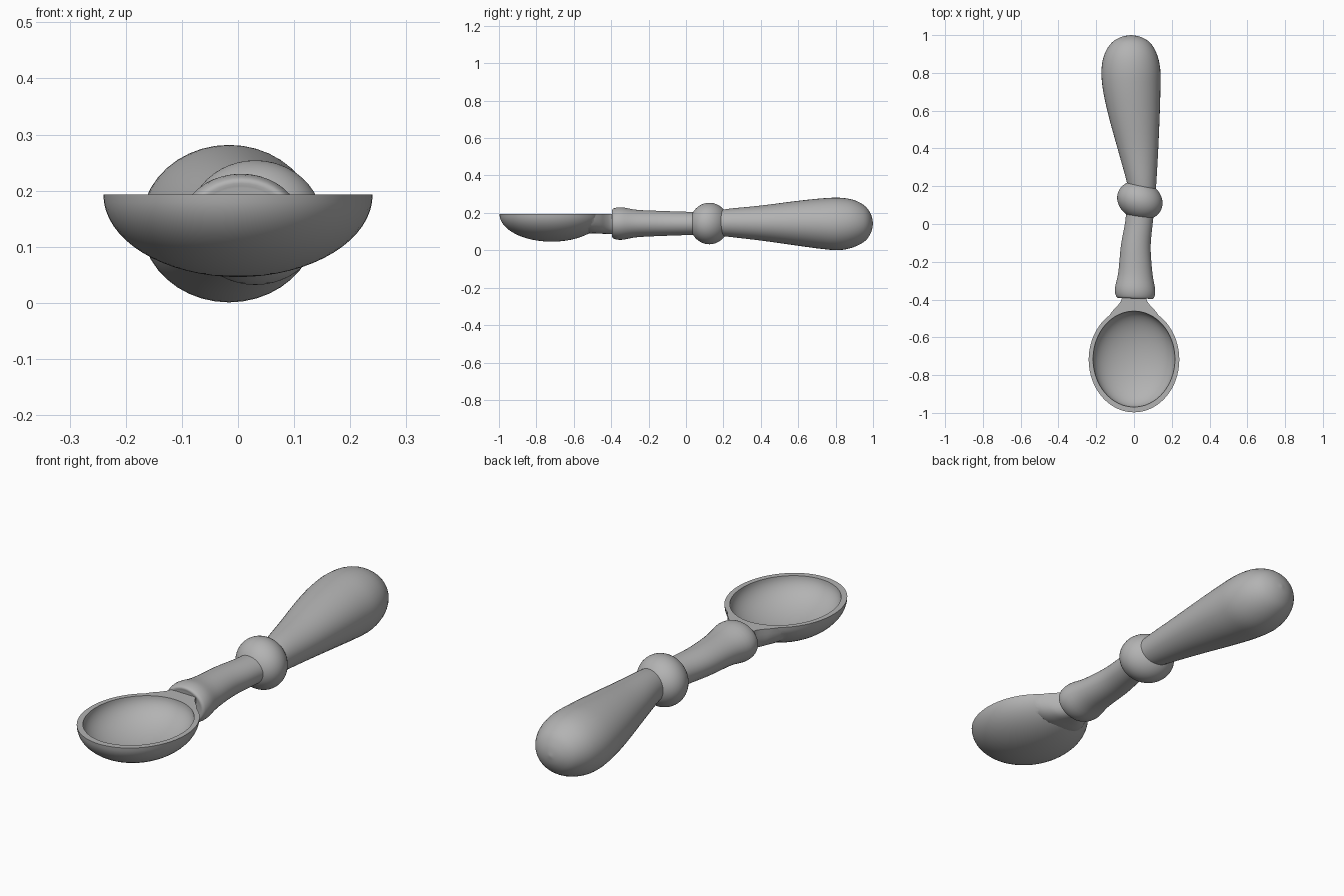
import bpy, bmesh, math

if "Cube" in bpy.data.objects:
    bpy.data.objects.remove(bpy.data.objects["Cube"])

RIM_Z = 0.193

# Dark grey finish shared by all parts
grey = bpy.data.materials.new("dark_grey")
grey.diffuse_color = (0.45, 0.45, 0.45, 1)
grey.use_nodes = True
grey.node_tree.nodes["Principled BSDF"].inputs["Base Color"].default_value = grey.diffuse_color


def finish(obj, angle=40):
    obj.data.materials.clear()
    obj.data.materials.append(grey)
    bpy.ops.object.select_all(action='DESELECT')
    obj.select_set(True)
    bpy.context.view_layer.objects.active = obj
    bpy.ops.object.shade_smooth_by_angle(angle=math.radians(angle))


def smooth_rows(rows, steps):
    """Catmull-Rom interpolation of the section rows."""
    out = []
    for i in range(len(rows) - 1):
        p0, p1, p2 = rows[max(i - 1, 0)], rows[i], rows[i + 1]
        p3 = rows[min(i + 2, len(rows) - 1)]
        for s in range(steps):
            t = s / steps
            out.append([0.5 * (2 * b + (c - a) * t + (2 * a - 5 * b + 4 * c - d) * t * t
                               + (3 * b - a - 3 * c + d) * t ** 3)
                        for a, b, c, d in zip(p0, p1, p2, p3)])
    return out + [list(rows[-1])]


def loft(name, rows, n=40, steps=4, power=1.0):
    """Rows are (y, x_left, x_right, z_bottom, z_top, skew of y across x)."""
    bm = bmesh.new()
    rings = []
    for y, xl, xr, zb, zt, skew in smooth_rows(rows, steps):
        ring = []
        for k in range(n):
            a = 2 * math.pi * k / n
            c, s = math.cos(a), math.sin(a)
            c = math.copysign(abs(c) ** power, c)
            s = math.copysign(abs(s) ** power, s)
            ring.append(bm.verts.new(((xl + xr) / 2 + c * (xr - xl) / 2, y + skew * c,
                                      (zb + zt) / 2 + s * (zt - zb) / 2)))
        rings.append(ring)
    for r0, r1 in zip(rings, rings[1:]):
        for k in range(n):
            j = (k + 1) % n
            bm.faces.new((r0[k], r0[j], r1[j], r1[k]))
    bm.faces.new(rings[0])
    bm.faces.new(rings[-1])
    bmesh.ops.recalc_face_normals(bm, faces=bm.faces)
    mesh = bpy.data.meshes.new(name)
    bm.to_mesh(mesh)
    bm.free()
    obj = bpy.data.objects.new(name, mesh)
    bpy.context.collection.objects.link(obj)
    return obj


def ellipsoid(name, loc, radii, rot=(0, 0, 0), seg=64, rings=32):
    bpy.ops.mesh.primitive_uv_sphere_add(segments=seg, ring_count=rings, radius=1,
                                         location=loc, rotation=rot)
    obj = bpy.context.object
    obj.name = name
    obj.scale = radii
    return obj


def boolean(obj, other, op):
    mod = obj.modifiers.new(op, 'BOOLEAN')
    mod.operation = op
    mod.solver = 'EXACT'
    mod.object = other
    bpy.ops.object.select_all(action='DESELECT')
    bpy.context.view_layer.objects.active = obj
    obj.select_set(True)
    bpy.ops.object.modifier_apply(modifier=mod.name)
    bpy.data.objects.remove(other)


# Bowl: outer shell plus flared neck, hollowed and cut flat at the rim
bowl = ellipsoid("bowl", (0, -0.718, RIM_Z), (0.24, 0.279, 0.147))
neck_rows = [(y, -w, w, RIM_Z - d, RIM_Z + d, 0) for y, w, d in (
    (-0.58, 0.15, 0.09), (-0.52, 0.150, 0.102), (-0.465, 0.117, 0.104),
    (-0.43, 0.085, 0.105), (-0.40, 0.066, 0.105), (-0.36, 0.062, 0.10))]
boolean(bowl, loft("neck", neck_rows, power=0.8), 'UNION')
boolean(bowl, ellipsoid("hollow", (0, -0.715, RIM_Z + 0.002), (0.217, 0.254, 0.122)), 'DIFFERENCE')
bpy.ops.mesh.primitive_cube_add(size=2, location=(0, -0.7, RIM_Z + 1))
boolean(bowl, bpy.context.object, 'DIFFERENCE')
finish(bowl, 50)

# Collar gripping the neck, slightly bent
collar = loft("collar", [
    (-0.392, -0.070, 0.082, 0.082, 0.205, -0.002),
    (-0.390, -0.092, 0.104, 0.064, 0.222, -0.003),
    (-0.345, -0.101, 0.112, 0.056, 0.230, -0.004),
    (-0.26, -0.083, 0.098, 0.070, 0.216, -0.004),
    (-0.12, -0.069, 0.088, 0.077, 0.210, -0.008),
    (0.00, -0.046, 0.097, 0.081, 0.206, -0.015),
    (0.08, -0.040, 0.106, 0.082, 0.205, -0.020)])
finish(collar, 50)

# Ball joint, turned a little about the vertical
ball = ellipsoid("ball", (0.031, 0.125, 0.143), (0.123, 0.101, 0.111),
                 (0, 0, math.radians(-22)), 48, 24)
finish(ball)

# Swelling handle with a rounded end
handle = loft("handle", [
    (0.15, -0.028, 0.112, 0.082, 0.208, -0.02),
    (0.23, -0.044, 0.118, 0.072, 0.222, -0.015),
    (0.40, -0.090, 0.128, 0.052, 0.239, -0.01),
    (0.58, -0.138, 0.136, 0.027, 0.262, -0.005),
    (0.72, -0.166, 0.140, 0.008, 0.277, 0),
    (0.82, -0.172, 0.139, 0.001, 0.281, 0),
    (0.90, -0.156, 0.121, 0.018, 0.268, 0),
    (0.96, -0.118, 0.085, 0.052, 0.234, 0),
    (0.99, -0.068, 0.036, 0.097, 0.189, 0),
    (1.00, -0.018, -0.014, 0.141, 0.145, 0)])
finish(handle, 60)
